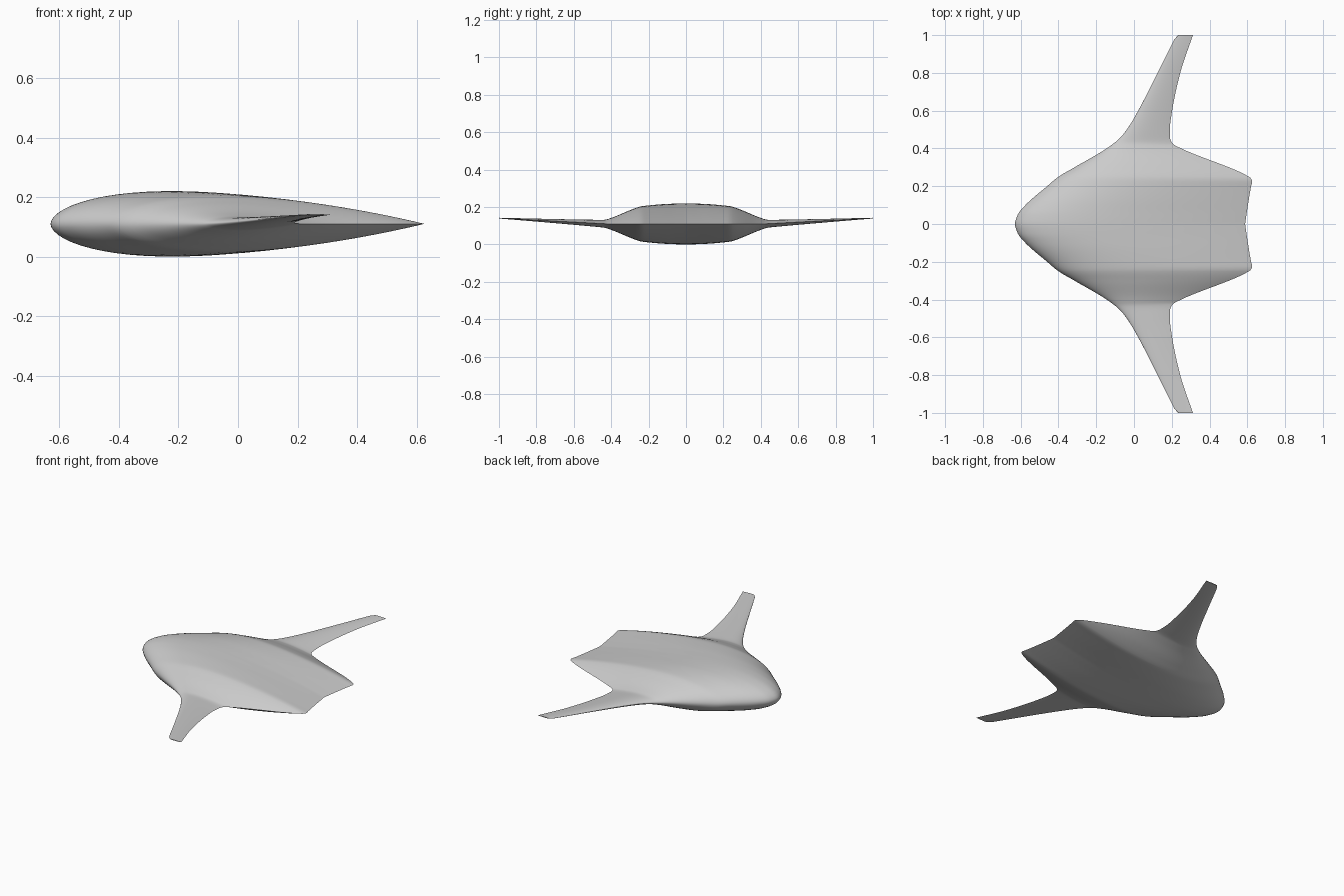
import bpy
import bmesh
import math

cube = bpy.data.objects.get("Cube")
if cube:
    bpy.data.objects.remove(cube, do_unlink=True)

# Planform and thickness: (distance from centreline, value)
LEADING_EDGE = [(0, -.63), (.05, -.615), (.1, -.575), (.2, -.46), (.25, -.4),
                (.3, -.315), (.4, -.145), (.45, -.08), (.5, -.038), (.6, .022),
                (.8, .125), (.95, .2), (.98, .216), (1, .235)]
TRAILING_EDGE = [(0, .588), (.1, .603), (.2, .62), (.225, .626), (.24, .62), (.255, .6),
                 (.4, .25), (.425, .205), (.45, .192), (.5, .19), (.6, .202),
                 (.8, .245), (1, .312)]
HALF_THICKNESS = [(0, .11), (.1, .107), (.2, .099), (.24, .094), (.3, .073),
                  (.4, .032), (.44, .021), (.5, .018), (.7, .011), (1, .002)]


def sample(table, t):
    """Smooth curve through the table, with slopes limited against overshoot."""
    def slope(i):
        if i == 0 or i == len(table) - 1:
            j = max(1, i)
            return 0 if i == 0 and table is not TRAILING_EDGE else chord(j)
        a, b = chord(i), chord(i + 1)
        return 0 if a * b <= 0 else 2 * a * b / (a + b)

    def chord(i):
        (x0, v0), (x1, v1) = table[i - 1], table[i]
        return (v1 - v0) / (x1 - x0)

    i = 1
    while i < len(table) - 1 and t > table[i][0]:
        i += 1
    (x0, v0), (x1, v1) = table[i - 1], table[i]
    h = x1 - x0
    u = (t - x0) / h
    return (v0 * (1 + 2 * u) * (1 - u) ** 2 + v1 * u * u * (3 - 2 * u)
            + h * u * (1 - u) * (slope(i - 1) * (1 - u) - slope(i) * u))


def foil(s):
    """Symmetric aerofoil, peak height 1, closed sharp tail."""
    s = s ** 1.1
    return 10 * (.2969 * math.sqrt(s) - .126 * s - .3516 * s ** 2
                 + .2843 * s ** 3 - .1036 * s ** 4)


def section(y):
    """Closed loop of points: over the top to the tail, back underneath."""
    d = abs(y)
    nose, tail = sample(LEADING_EDGE, d), sample(TRAILING_EDGE, d)
    half = sample(HALF_THICKNESS, d)
    mid = .11 + .031 * max(0, (d - .42) / .58)
    steps = 32
    points = []
    for k in range(2 * steps):
        a = math.pi * k / steps
        s = (1 - math.cos(a)) / 2
        side = 1 if k <= steps else -1
        points.append((nose + s * (tail - nose), y, mid + side * half * foil(s)))
    return points


# Span stations, mirrored about the centreline
half_span = sorted({k / 80 for k in range(1, 81)} | {.23, .235, .245, .42, .43, .98, .995})
stations = [-d for d in reversed(half_span)] + [0] + half_span

# Blended body and wings as one lofted skin
bm = bmesh.new()
rings = [[bm.verts.new(p) for p in section(y)] for y in stations]
for a, b in zip(rings, rings[1:]):
    for k in range(len(a)):
        n = (k + 1) % len(a)
        bm.faces.new((a[k], a[n], b[n], b[k]))
# Wing tip caps
bm.faces.new(rings[0])
bm.faces.new(rings[-1])
bmesh.ops.recalc_face_normals(bm, faces=bm.faces)
mesh = bpy.data.meshes.new("blended_wing_body")
bm.to_mesh(mesh)
bm.free()

body = bpy.data.objects.new("blended_wing_body", mesh)
bpy.context.collection.objects.link(body)

# Plain grey skin
grey = bpy.data.materials.new("light grey")
grey.use_nodes = True
colour = (.6, .6, .6, 1)
grey.diffuse_color = colour
grey.node_tree.nodes["Principled BSDF"].inputs["Base Color"].default_value = colour
mesh.materials.append(grey)

bpy.context.view_layer.objects.active = body
body.select_set(True)
bpy.ops.object.shade_smooth_by_angle(angle=math.radians(40))
